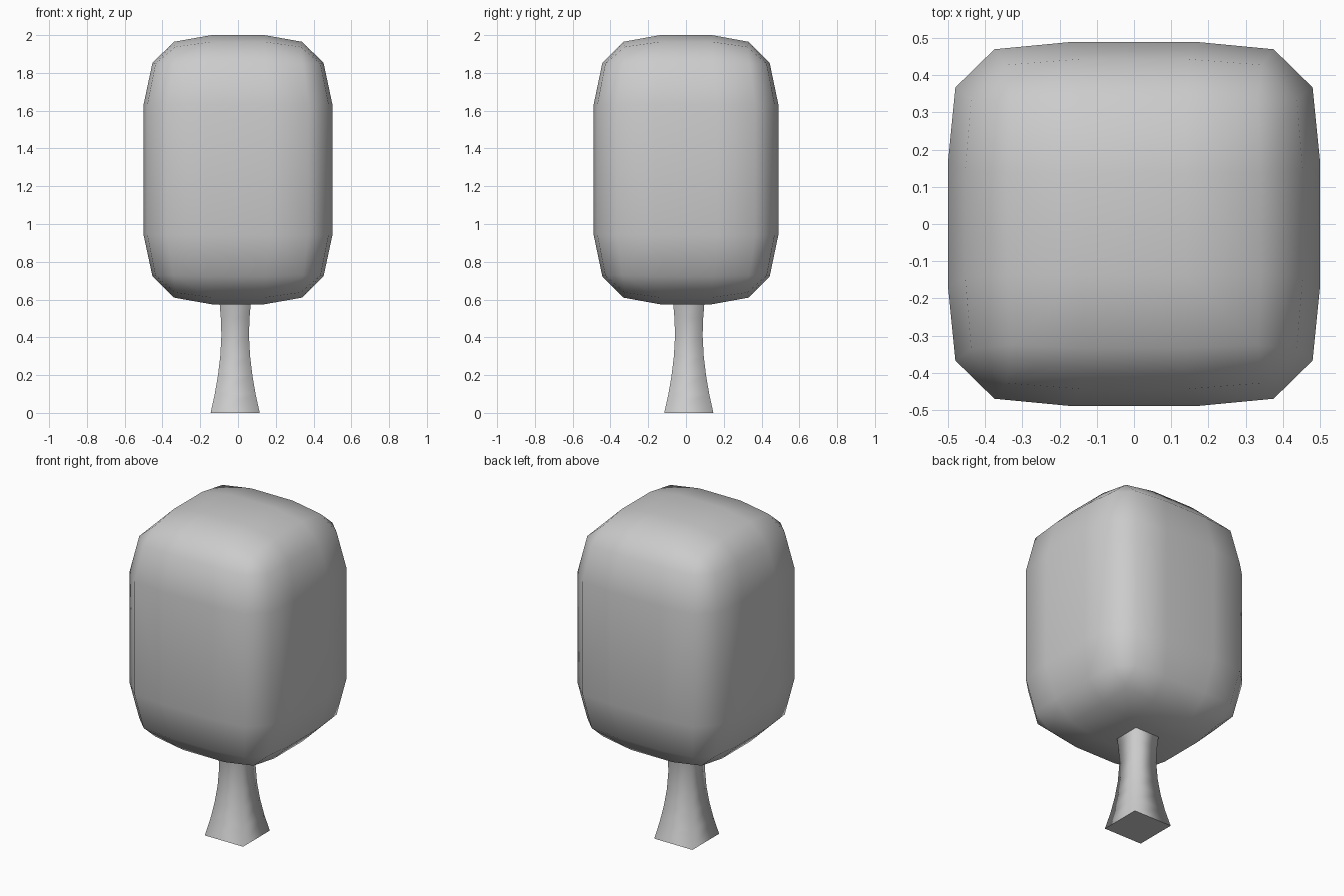
import bpy, bmesh, math

if "Cube" in bpy.data.objects:
    bpy.data.objects.remove(bpy.data.objects["Cube"])


def finish(bm, name, angle):
    bmesh.ops.recalc_face_normals(bm, faces=bm.faces)
    mesh = bpy.data.meshes.new(name)
    bm.to_mesh(mesh)
    bm.free()
    obj = bpy.data.objects.new(name, mesh)
    bpy.context.collection.objects.link(obj)
    bpy.ops.object.select_all(action='DESELECT')
    obj.select_set(True)
    bpy.context.view_layer.objects.active = obj
    bpy.ops.object.shade_smooth_by_angle(angle=math.radians(angle))
    return obj


# Crown: pillowed box, one octant of points mirrored to all eight
SIDE = [(0.50, 0.17, 0.345), (0.48, 0.375, 0.345),
        (0.453, 0.145, 0.565), (0.437, 0.343, 0.56)]
TOP = [(0.14, 0.14, 0.7125), (0.34, 0.14, 0.677),
       (0.14, 0.34, 0.677), (0.333, 0.333, 0.65)]
octant = SIDE + [(y, x, z) for x, y, z in SIDE] + TOP
bm = bmesh.new()
for x, y, z in octant:
    for sx in (-1, 1):
        for sy in (-1, 1):
            for sz in (-1, 1):
                bm.verts.new((sx * x, sy * y * 0.978, 1.2875 + sz * z))
hull = bmesh.ops.convex_hull(bm, input=bm.verts)
bmesh.ops.join_triangles(bm, faces=bm.faces, angle_face_threshold=0.6,
                         angle_shape_threshold=1.2)
finish(bm, "crown", 80)

# Trunk: square section, flared at the foot, slightly off centre
bm = bmesh.new()
rings = []
for z, h in [(0, 0.13), (0.1, 0.108), (0.2, 0.091), (0.3, 0.079),
             (0.41, 0.073), (0.5, 0.076), (0.6, 0.084)]:
    rings.append([bm.verts.new((-0.015 + h * sx, 0.015 + h * sy, z))
                  for sx, sy in ((-1, -1), (1, -1), (1, 1), (-1, 1))])
for a, b in zip(rings, rings[1:]):
    for i in range(4):
        j = (i + 1) % 4
        bm.faces.new((a[i], a[j], b[j], b[i]))
bm.faces.new(rings[0][::-1])
bm.faces.new(rings[-1])
trunk = finish(bm, "trunk", 95)
for p in trunk.data.polygons:
    if abs(p.normal.z) > 0.9:
        p.use_smooth = False
